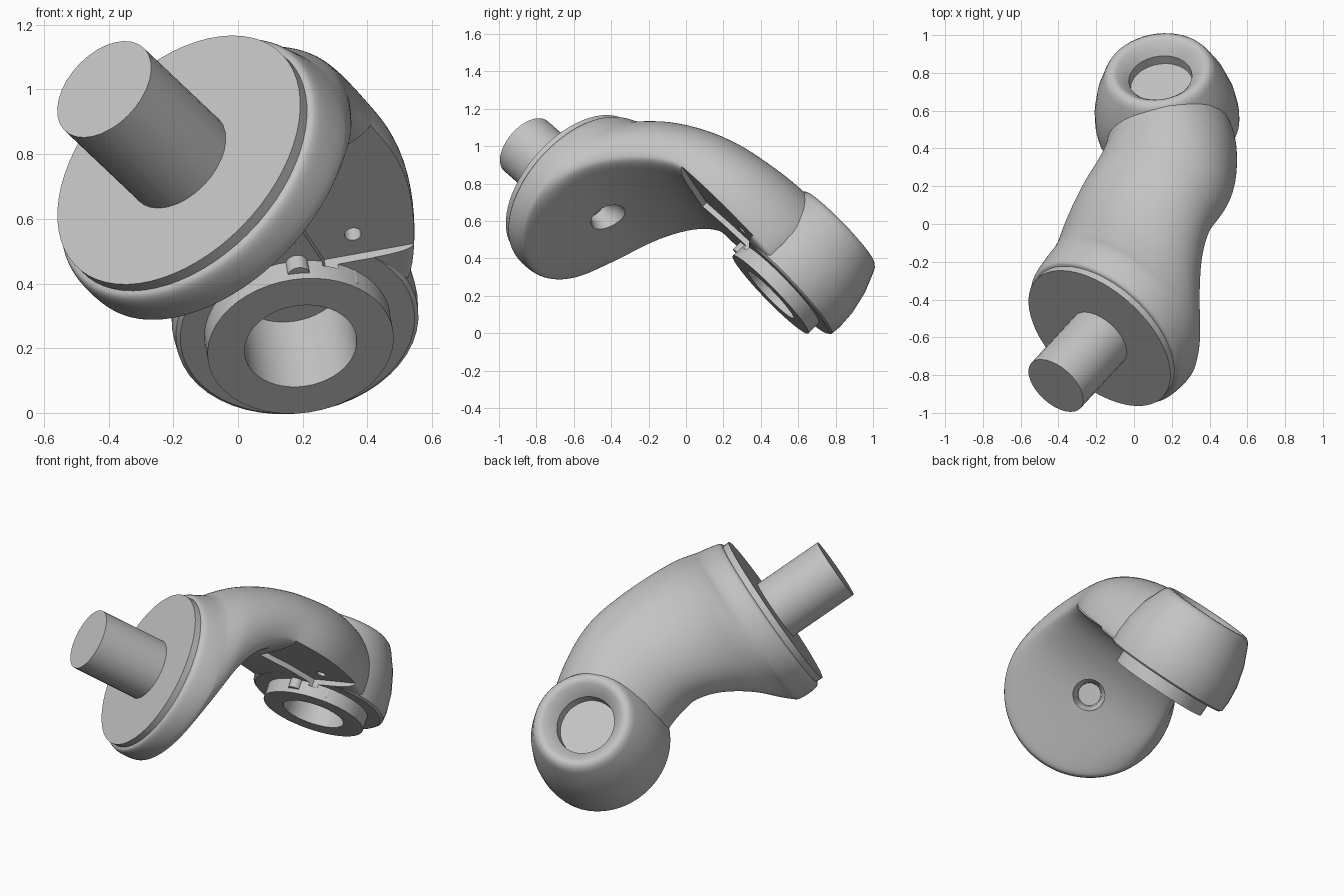
import bpy, bmesh, math
from mathutils import Vector, Matrix

if "Cube" in bpy.data.objects:
    bpy.data.objects.remove(bpy.data.objects["Cube"])

# Joint frame: "along" is the disc axis, "up" the ring axis, "side" across both
along = Vector((0.57, 0.62, -0.54)).normalized()
up = Vector((-0.12, 0.71, 0.69))
up = (up - along * up.dot(along)).normalized()
side = along.cross(up)
FRAME = Matrix((along, up, side)).transposed().to_4x4()
FRAME.translation = Vector((-0.183, -0.605, 0.782))
RING = (1.18, -0.318)          # ring centre, along and side

grey = bpy.data.materials.new("light grey")
grey.use_nodes = True
grey.diffuse_color = (0.55, 0.55, 0.55, 1)
grey.node_tree.nodes["Principled BSDF"].inputs["Base Color"].default_value = (0.55, 0.55, 0.55, 1)


def loft(name, rings):
    """Skin a list of equal point rings and cap both ends."""
    bm = bmesh.new()
    loops = [[bm.verts.new(p) for p in ring] for ring in rings]
    n = len(loops[0])
    for a, b in zip(loops, loops[1:]):
        for i in range(n):
            j = (i + 1) % n
            bm.faces.new((a[i], a[j], b[j], b[i]))
    bm.faces.new(loops[0][::-1])
    bm.faces.new(loops[-1])
    bmesh.ops.recalc_face_normals(bm, faces=bm.faces[:])
    mesh = bpy.data.meshes.new(name)
    bm.to_mesh(mesh)
    bm.free()
    mesh.materials.append(grey)
    ob = bpy.data.objects.new(name, mesh)
    bpy.context.collection.objects.link(ob)
    ob.matrix_world = FRAME
    return ob


def lathe(name, profile, axis, centre=(0, 0), steps=48):
    """Turn (radius, height) pairs about the along or up axis."""
    rings = []
    for r, h in profile:
        ring = []
        for k in range(steps):
            t = math.tau * k / steps
            u, v = centre[0] + r * math.cos(t), centre[1] + r * math.sin(t)
            ring.append((h, u, v) if axis == "along" else (u, h, v))
        rings.append(ring)
    return loft(name, rings)


def section(a, top, bottom, mid, s0, s1, power, steps=32):
    """Cross-section: round above mid, squarer below it."""
    centre, half = (s0 + s1) / 2, (s1 - s0) / 2
    ring = []
    for k in range(steps):
        t = math.tau * k / steps
        c, s = math.cos(t), math.sin(t)
        p = 2 / (2 if s >= 0 else power)
        height = top - mid if s >= 0 else mid - bottom
        ring.append((a, mid + math.copysign(abs(s) ** p, s) * height,
                     centre + math.copysign(abs(c) ** p, c) * half))
    return ring


def activate(ob):
    bpy.ops.object.select_all(action="DESELECT")
    ob.select_set(True)
    bpy.context.view_layer.objects.active = ob


def cut(ob, cutter):
    activate(ob)
    mod = ob.modifiers.new("cut", "BOOLEAN")
    mod.operation = "DIFFERENCE"
    mod.solver = "EXACT"
    mod.object = cutter
    bpy.ops.object.modifier_apply(modifier=mod.name)


# Curved arm: along, top, bottom, widest level, side limits, squareness below
ARM = [
    (0.03, 0.455, -0.455, 0, -0.455, 0.455, 2),
    (0.04, 0.478, -0.478, 0, -0.478, 0.478, 2),
    (0.07, 0.49, -0.49, 0, -0.49, 0.49, 2),
    (0.15, 0.52, -0.49, 0, -0.49, 0.50, 2),
    (0.18, 0.545, -0.478, 0, -0.485, 0.50, 2),
    (0.192, 0.56, -0.44, 0, -0.475, 0.50, 2.1),
    (0.25, 0.605, -0.16, 0.06, -0.455, 0.49, 3.2),
    (0.30, 0.64, 0.03, 0.16, -0.445, 0.465, 3.8),
    (0.38, 0.685, 0.18, 0.28, -0.43, 0.425, 4),
    (0.50, 0.735, 0.32, 0.42, -0.41, 0.375, 4.5),
    (0.62, 0.765, 0.39, 0.47, -0.405, 0.35, 5),
    (0.66, 0.775, 0.39, 0.47, -0.41, 0.345, 6),
    (0.80, 0.795, 0.39, 0.47, -0.44, 0.335, 6),
    (0.95, 0.82, 0.39, 0.47, -0.53, 0.285, 6),
    (1.10, 0.825, 0.39, 0.47, -0.66, 0.195, 6),
    (1.22, 0.80, 0.39, 0.47, -0.68, 0.105, 6),
    (1.32, 0.72, 0.39, 0.47, -0.62, 0.0, 6),
]
arm = loft("curved_arm", [section(*row) for row in ARM])
activate(arm)
mod = arm.modifiers.new("round", "SUBSURF")
mod.levels = mod.render_levels = 2
bpy.ops.object.modifier_apply(modifier=mod.name)

# Ring end: bore, raised boss, tapering body and dished top pit in one profile
ring_end = lathe("ring_end", [
    (0.175, 0.60), (0.175, 0.31), (0.29, 0.31), (0.29, 0.39), (0.365, 0.39),
    (0.378, 0.40), (0.383, 0.46), (0.375, 0.56), (0.345, 0.68), (0.298, 0.79),
    (0.285, 0.813), (0.265, 0.828), (0.245, 0.83), (0.225, 0.82), (0.19, 0.787),
    (0.168, 0.76), (0.165, 0.705)], "up", RING)

# Cutters: bore and pit clearance, back screw hole, underside pocket, small hole
bore = lathe("bore_cutter", [(0.178, 0.2), (0.178, 0.605)], "up", RING)
pit = lathe("pit_cutter", [(0.17, 0.69), (0.17, 0.755), (0.235, 0.82), (0.25, 1.0)], "up", RING)
back_hole = lathe("back_hole_cutter", [(0.065, 0.19), (0.07, 0.24), (0.092, 0.27), (0.095, 0.42)],
                  "along", steps=32)
outline = [(0.64, -0.06), (0.83, -0.065), (1.02, -0.10), (1.15, 0.15), (1.15, 0.5), (0.64, 0.5)]
pocket = loft("pocket_cutter", [[(a, h, s) for a, s in outline] for h in (0.37, 0.42)])
small_hole = lathe("small_hole_cutter", [(0.026, 0.36), (0.026, 0.50)], "up", (0.99, 0.03), 20)

cutters = [bore, pit, back_hole, pocket, small_hole]
for cutter in cutters:
    cutter.hide_render = True
    cut(arm, cutter)
for cutter in (pocket, small_hole):
    cut(ring_end, cutter)
for cutter in cutters:
    bpy.data.objects.remove(cutter)

# Disc face and shaft
disc_face = lathe("disc_face", [(0.457, 0.06), (0.457, 0)], "along", steps=64)
shaft = lathe("shaft", [(0.177, 0.02), (0.177, -0.405)], "along", steps=32)

# Small lugs on the boss edge
lugs = [lathe("boss_lug", [(r, 0.335), (r, 0.41)], "up", c, 20)
        for r, c in ((0.035, (0.95, -0.16)), (0.022, (0.93, -0.30)), (0.022, (1.105, -0.06)))]

for ob in [arm, ring_end, disc_face, shaft] + lugs:
    activate(ob)
    bpy.ops.object.shade_smooth_by_angle(angle=math.radians(35))
